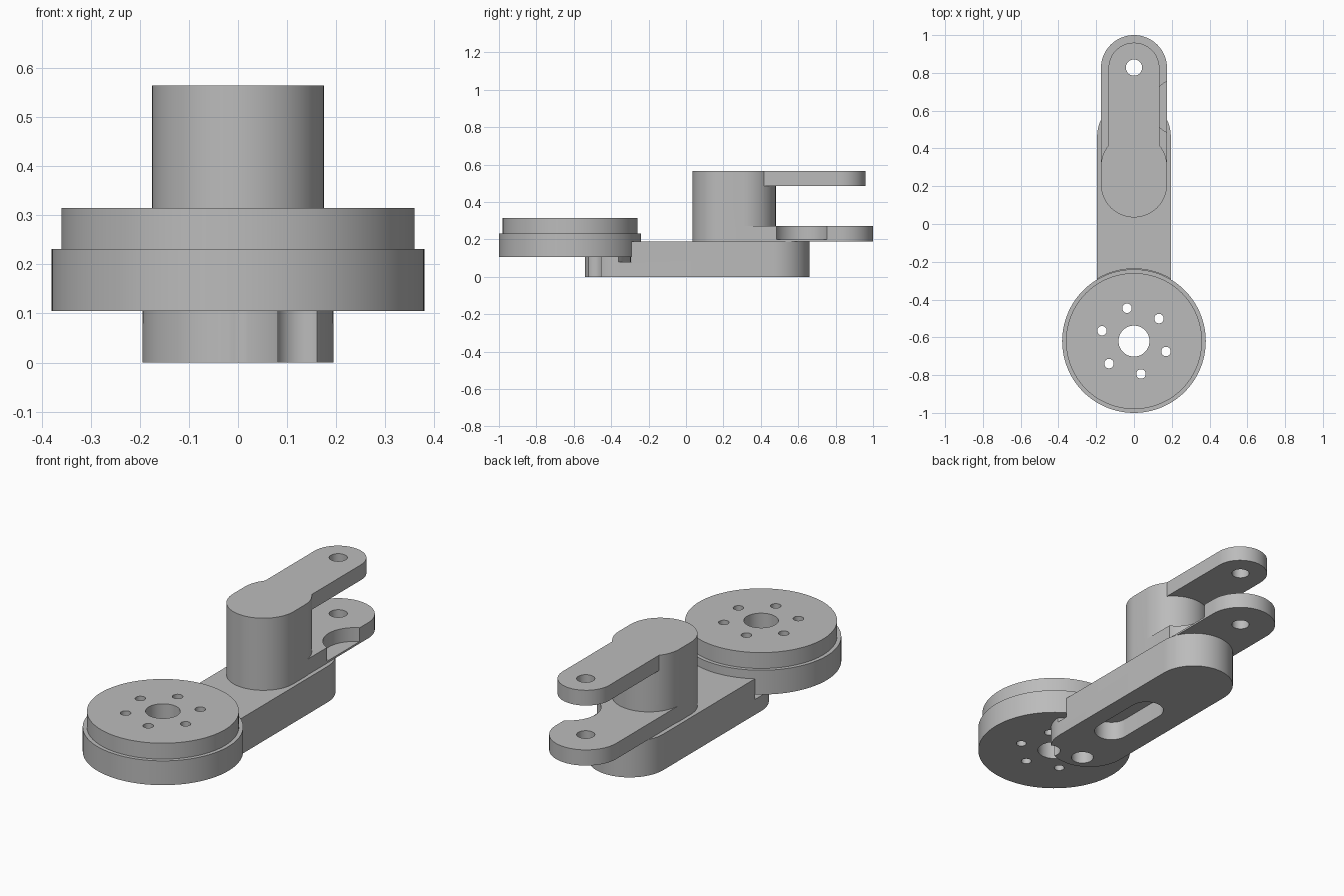
import bpy
import bmesh
from math import sin, cos, pi, radians

cube = bpy.data.objects.get("Cube")
if cube:
    bpy.data.objects.remove(cube)

grey = bpy.data.materials.new("plain grey")
grey.use_nodes = True
colour = (0.5, 0.5, 0.5, 1)
grey.diffuse_color = colour
grey.node_tree.nodes["Principled BSDF"].inputs["Base Color"].default_value = colour


def slot(name, y0, y1, r, z0, z1, x=0, steps=32):
    """Upright prism with round ends centred at y0 and y1; a cylinder if they match."""
    pts = []
    for end, start in ((y1, 0), (y0, pi)):
        for i in range(steps + 1):
            a = start + pi * i / steps
            pts.append((x + r * cos(a), end + r * sin(a), z0))
    bm = bmesh.new()
    base = bm.faces.new([bm.verts.new(p) for p in pts])
    bmesh.ops.remove_doubles(bm, verts=bm.verts, dist=1e-5)
    new = bmesh.ops.extrude_face_region(bm, geom=list(bm.faces))["geom"]
    top = [g for g in new if isinstance(g, bmesh.types.BMVert)]
    bmesh.ops.translate(bm, verts=top, vec=(0, 0, z1 - z0))
    bmesh.ops.recalc_face_normals(bm, faces=bm.faces)
    mesh = bpy.data.meshes.new(name)
    bm.to_mesh(mesh)
    bm.free()
    mesh.materials.append(grey)
    obj = bpy.data.objects.new(name, mesh)
    bpy.context.collection.objects.link(obj)
    return obj


def boolean(obj, other, operation="DIFFERENCE"):
    """Apply one boolean and discard the helper."""
    mod = obj.modifiers.new("shape", "BOOLEAN")
    mod.operation = operation
    mod.solver = "EXACT"
    mod.object = other
    bpy.context.view_layer.objects.active = obj
    bpy.ops.object.modifier_apply(modifier=mod.name)
    bpy.data.objects.remove(other)


def drill(obj, x, y, r, z0=-1, z1=2):
    boolean(obj, slot("cutter", y, y, r, z0, z1, x))


HUB = -0.62
PIN = 0.828
bolts = [(0.178 * cos(radians(a)), HUB + 0.178 * sin(radians(a)))
         for a in range(42, 402, 60)]

# Stepped disc with a centre bore and six bolt holes
disc = slot("stepped_disc", HUB, HUB, 0.38, 0.105, 0.232, steps=64)
boolean(disc, slot("disc_top", HUB, HUB, 0.36, 0.2, 0.315, steps=64), "UNION")
drill(disc, 0, HUB, 0.082)
for bx, by in bolts:
    drill(disc, bx, by, 0.025)

# Base arm with a seat for the disc and a shallow relief groove
arm = slot("base_arm", -0.345, 0.465, 0.195, 0, 0.188)
drill(arm, 0, HUB, 0.383, 0.105, 1)
groove = slot("groove", HUB, HUB, 0.383, 0.08, 0.12)
drill(groove, 0, HUB, 0.325)
boolean(arm, groove)
# Clearance below the bolts and bore
drill(arm, 0, HUB, 0.082)
for bx, by in bolts[:2]:
    drill(arm, bx, by, 0.055, -1, 0.15)
# Blind slot underneath
boolean(arm, slot("pocket", -0.15, 0.12, 0.085, -1, 0.1, 0.02))

# Column with the upper fork arm
column = slot("column", 0.21, 0.305, 0.175, 0.18, 0.565)
upper = slot("upper_fork", 0.3, 0.825, 0.135, 0.485, 0.565)
drill(upper, 0, PIN, 0.043)
boolean(column, upper, "UNION")

# Lower fork arm, scooped on one side above a thin floor
lower = slot("lower_fork", 0.305, 0.825, 0.175, 0.19, 0.272)
drill(lower, 0.24, 0.62, 0.15, 0.2, 1)
drill(lower, 0, PIN, 0.043)
boolean(column, lower, "UNION")
column.name = "column_and_fork"

for part in (disc, arm, column):
    bpy.ops.object.select_all(action="DESELECT")
    part.select_set(True)
    bpy.context.view_layer.objects.active = part
    bpy.ops.object.shade_smooth_by_angle(angle=radians(30))
